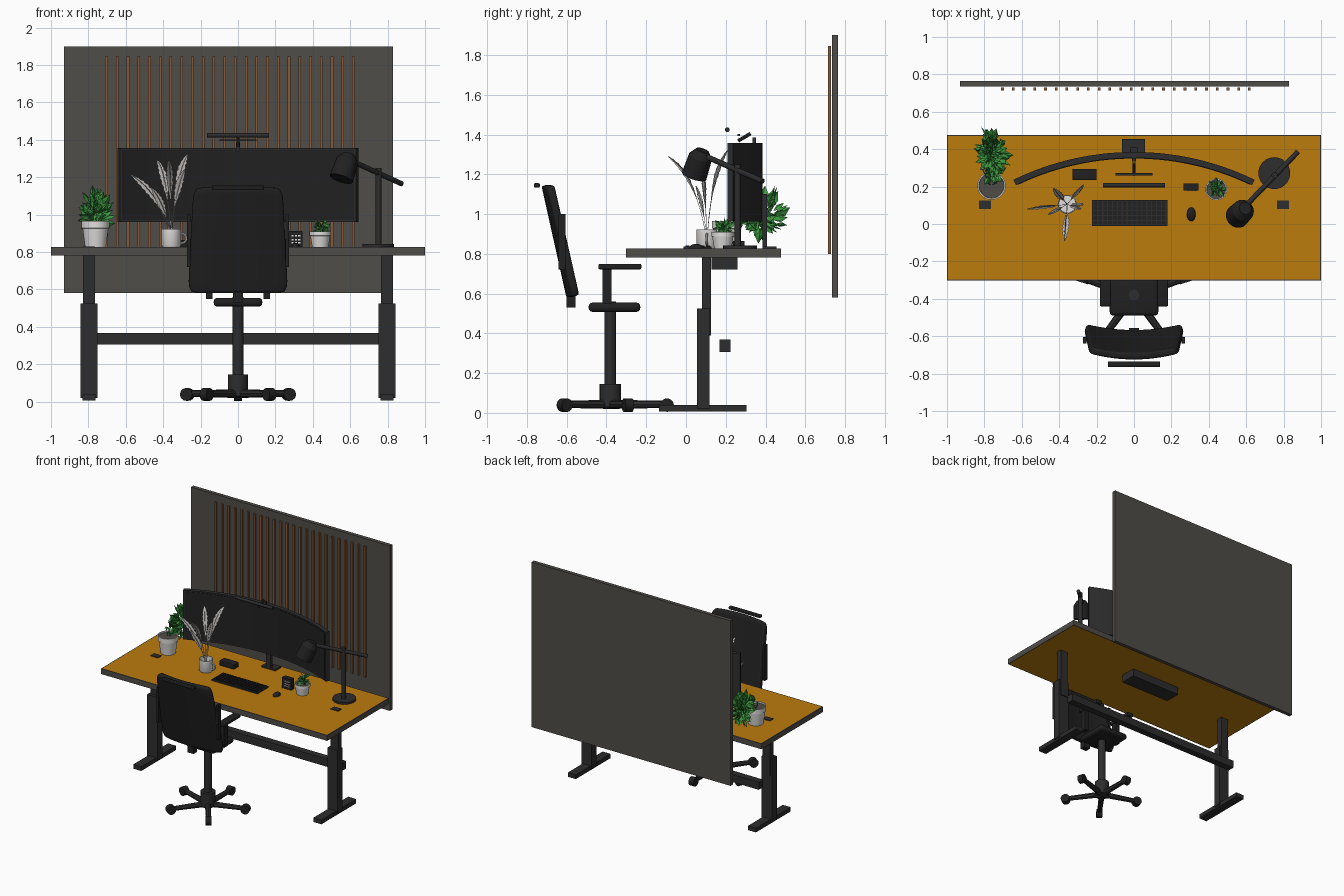
import bpy, bmesh, math, random
from mathutils import Vector, Matrix

if "Cube" in bpy.data.objects:
    bpy.data.objects.remove(bpy.data.objects["Cube"])
random.seed(4)

def material(name, r, g, b):
    m = bpy.data.materials.new(name)
    m.diffuse_color = (r, g, b, 1)
    m.use_nodes = True
    m.node_tree.nodes["Principled BSDF"].inputs["Base Color"].default_value = m.diffuse_color
    return m

ORANGE = material("orange wood", 0.50, 0.20, 0.004)
GREY = material("warm grey", 0.080, 0.074, 0.066)
CHAR = material("charcoal metal", 0.026, 0.026, 0.027)
BLACK = material("black", 0.015, 0.015, 0.016)
BROWN = material("slat wood", 0.25, 0.10, 0.035)
WHITE = material("white ceramic", 0.75, 0.74, 0.73)
GREEN = material("leaf green", 0.045, 0.32, 0.05)
PLUME = material("pale plume", 0.50, 0.48, 0.46)

def finish(name, bm, mat, smooth=False):
    bmesh.ops.recalc_face_normals(bm, faces=bm.faces)
    me = bpy.data.meshes.new(name)
    bm.to_mesh(me)
    bm.free()
    ob = bpy.data.objects.new(name, me)
    bpy.context.collection.objects.link(ob)
    me.materials.append(mat)
    if smooth:
        bpy.ops.object.select_all(action='DESELECT')
        ob.select_set(True)
        bpy.context.view_layer.objects.active = ob
        bpy.ops.object.shade_smooth_by_angle(angle=math.radians(35))
    return ob

def boxes(name, spans, mat, bevel=0):
    """One object of boxes, each given as x0, x1, y0, y1, z0, z1."""
    bm = bmesh.new()
    for x0, x1, y0, y1, z0, z1 in spans:
        m = Matrix.Translation(((x0 + x1) / 2, (y0 + y1) / 2, (z0 + z1) / 2))
        bmesh.ops.create_cube(bm, size=1, matrix=m @ Matrix.Diagonal((x1 - x0, y1 - y0, z1 - z0, 1)))
    if bevel:
        bmesh.ops.bevel(bm, geom=bm.edges[:], offset=bevel, segments=3, profile=0.5, affect='EDGES')
    return finish(name, bm, mat, bevel > 0)

def tube(name, p, q, r, mat, r2=None, n=24):
    p, q = Vector(p), Vector(q)
    bm = bmesh.new()
    m = Matrix.Translation((p + q) / 2) @ (q - p).to_track_quat('Z', 'Y').to_matrix().to_4x4()
    bmesh.ops.create_cone(bm, cap_ends=True, segments=n, radius1=r, radius2=r if r2 is None else r2,
                          depth=(q - p).length, matrix=m)
    return finish(name, bm, mat, True)

def lathe(name, pos, profile, mat):
    bm = bmesh.new()
    vs = [bm.verts.new((r, 0, z)) for r, z in profile]
    es = [bm.edges.new(e) for e in zip(vs, vs[1:])]
    bmesh.ops.spin(bm, geom=vs + es, cent=(0, 0, 0), axis=(0, 0, 1), angle=2 * math.pi, steps=32)
    bmesh.ops.remove_doubles(bm, verts=bm.verts, dist=1e-4)
    bmesh.ops.translate(bm, verts=bm.verts, vec=pos)
    return finish(name, bm, mat, True)

# Wall panel and slats
boxes("wall_panel", [(-0.93, 0.83, 0.735, 0.765, 0.58, 1.90)], GREY)
boxes("wall_slats", [(x - 0.007, x + 0.007, 0.715, 0.73, 0.80, 1.845)
                     for x in (-0.703 + 0.0574 * i for i in range(24))], BROWN)

# Desk top: grey edge band around inset wood faces
top = boxes("desk_top", [(-1, 1, -0.302, 0.477, 0.782, 0.826)], GREY)
top.data.materials.append(ORANGE)
bm = bmesh.new()
bm.from_mesh(top.data)
wood = [f for f in bm.faces if abs(f.normal.z) > 0.9]
bmesh.ops.inset_individual(bm, faces=wood, thickness=0.009)
for f in wood:
    f.material_index = 1
bm.to_mesh(top.data)
bm.free()

# Desk frame
for s, side in ((-1, "left"), (1, "right")):
    c = 0.797 * s
    boxes(side + "_upper_column", [(c - 0.033, c + 0.033, 0.08, 0.125, 0.39, 0.831)], CHAR)
    boxes(side + "_lower_column", [(c - 0.045, c + 0.045, 0.055, 0.118, 0.02, 0.525)], CHAR)
    boxes(side + "_foot", [(c - 0.035, c + 0.035, -0.135, 0.305, 0.006, 0.04)], CHAR)
boxes("crossbar", [(-0.8, 0.8, 0.168, 0.223, 0.307, 0.368)], CHAR)
boxes("control_box", [(-0.223, 0.223, 0.128, 0.258, 0.72, 0.783)], CHAR)

# Chair base, post and seat
cy = -0.38
for i in range(5):
    a = math.radians(90 + 72 * i)
    d, t = Vector((math.cos(a), math.sin(a), 0)), Vector((-math.sin(a), math.cos(a), 0))
    c = Vector((0, cy, 0.043))
    tube(f"chair_base_leg_{i}", c, c + d * 0.28, 0.023, CHAR, 0.018, 8)
    e = c + d * 0.285 - Vector((0, 0, 0.004))
    tube(f"caster_{i}", e - t * 0.022, e + t * 0.022, 0.034, BLACK, n=16)
tube("chair_hub", (0, cy, 0.03), (0, cy, 0.145), 0.054, CHAR)
tube("chair_post", (0, cy, 0.1), (0, cy, 0.56), 0.029, CHAR)
boxes("seat", [(-0.13, 0.13, -0.49, -0.23, 0.508, 0.555)], BLACK, 0.02)
for s, side in ((-1, "left"), (1, "right")):
    c = 0.154 * s
    boxes(side + "_arm_support", [(c - 0.018, c + 0.018, -0.42, -0.375, 0.55, 0.73)], BLACK)
    boxes(side + "_arm_pad", [(c - 0.028, c + 0.028, -0.44, -0.225, 0.722, 0.75)], BLACK, 0.006)
    c = 0.264 * s
    boxes(side + "_back_strip", [(c - 0.009, c + 0.009, -0.64, -0.605, 0.72, 1.0)], BLACK)
boxes("back_bracket", [(-0.026, 0.026, -0.60, -0.555, 0.53, 0.62)], BLACK)
boxes("back_top_bar", [(-0.14, 0.14, -0.765, -0.735, 1.134, 1.155)], BLACK, 0.006)

# Chair back: tapered, leaning, curved shell
bm = bmesh.new()
bmesh.ops.create_grid(bm, x_segments=20, y_segments=20, size=1)
for v in bm.verts:
    u, w = v.co.x, v.co.y
    k = (w + 1) / 2
    x = u * (0.265 - 0.028 * k) * (1 - 0.07 * abs(w) ** 14)
    z = 0.865 + w * 0.28 * (1 - 0.02 * abs(u) ** 10)
    v.co = (x, -0.583 - 0.125 * k + 0.03 * u * u, z)
back = finish("chair_back", bm, BLACK, True)
mod = back.modifiers.new("thickness", 'SOLIDIFY')
mod.thickness, mod.offset = 0.038, 0
mod = back.modifiers.new("soft edge", 'BEVEL')
mod.width, mod.segments = 0.01, 2

# Curved monitor
def arc_slab(name, r0, r1, t, z0, z1, mat, n=28):
    bm = bmesh.new()
    rows = []
    for i in range(n + 1):
        a = -t + 2 * t * i / n
        rows.append([bm.verts.new((r * math.sin(a), -1.09 + r * math.cos(a), z))
                     for r, z in ((r0, z0), (r1, z0), (r1, z1), (r0, z1))])
    for p, q in zip(rows, rows[1:]):
        for k in range(4):
            bm.faces.new((p[k], p[(k + 1) % 4], q[(k + 1) % 4], q[k]))
    bm.faces.new(rows[0])
    bm.faces.new(rows[-1])
    return finish(name, bm, mat, True)

arc_slab("monitor_body", 1.443, 1.475, 0.4525, 0.962, 1.357, CHAR)
arc_slab("monitor_screen", 1.440, 1.4435, 0.445, 0.972, 1.347, BLACK)
boxes("monitor_foot", [(-0.063, 0.06, 0.385, 0.455, 0.824, 0.838)], CHAR)
boxes("monitor_neck", [(-0.02, 0.02, 0.384, 0.408, 0.83, 1.1)], CHAR)

# Light bar over the monitor
tube("light_bar", (-0.165, 0.208, 1.424), (0.165, 0.208, 1.424), 0.012, CHAR, n=12)
boxes("light_bar_rail", [(-0.1, 0.1, 0.26, 0.272, 1.393, 1.403)], CHAR)
tube("light_bar_arm", (0, 0.262, 1.368), (0, 0.325, 1.405), 0.009, CHAR, n=8)
boxes("light_bar_clip", [(-0.012, 0.012, 0.335, 0.352, 1.335, 1.385)], CHAR)

# Desk lamp
tube("lamp_base", (0.75, 0.272, 0.825), (0.75, 0.272, 0.842), 0.085, CHAR, n=32)
tube("lamp_pole", (0.752, 0.26, 0.84), (0.752, 0.26, 1.25), 0.016, CHAR)
tube("lamp_arm", (0.60, 0.10, 1.29), (0.875, 0.385, 1.165), 0.014, CHAR)
h, ax = Vector((0.573, 0.062, 1.255)), Vector((-0.3, -0.3, -0.9)).normalized()
tube("lamp_head", h - ax * 0.035, h + ax * 0.07, 0.06, BLACK, 0.064)
tube("lamp_cap", h - ax * 0.072, h - ax * 0.035, 0.034, BLACK, 0.06)

# Keyboard, mouse, dock and clock
boxes("keyboard", [(-0.225, 0.18, -0.012, 0.128, 0.825, 0.836)], CHAR)
boxes("keyboard_keys", [(x, x + 0.02, y, y + 0.02, 0.834, 0.843)
                        for x in (-0.216 + 0.0261 * i for i in range(15))
                        for y in (-0.003 + 0.0257 * j for j in range(5))], BLACK)
bm = bmesh.new()
bmesh.ops.create_uvsphere(bm, u_segments=20, v_segments=12, radius=1,
                          matrix=Matrix.Translation((0.306, 0.052, 0.828)) @ Matrix.Diagonal((0.024, 0.037, 0.022, 1)))
finish("mouse", bm, BLACK, True)
boxes("dock", [(-0.33, -0.2, 0.235, 0.295, 0.825, 0.865)], BLACK, 0.005)
boxes("clock", [(0.265, 0.345, 0.18, 0.216, 0.825, 0.912)], BLACK)
boxes("clock_display", [(x, x + 0.011, 0.177, 0.181, z, z + 0.009)
                        for x in (0.287, 0.305, 0.322) for z in (0.845, 0.862, 0.882)], WHITE)

# Pots and mug
def pot(name, x, y, r, h):
    lathe(name, (x, y, 0.825), [(0, 0), (r * 0.74, 0), (r * 0.92, h * 0.72), (r, h * 0.74), (r, h),
                                (r * 0.9, h), (r * 0.86, h * 0.85)], WHITE)
    tube(name + "_soil", (x, y, 0.825 + h * 0.8), (x, y, 0.825 + h * 0.93), r * 0.9, GREY, n=32)

pot("large_pot", -0.762, 0.205, 0.075, 0.14)
pot("small_pot", 0.44, 0.185, 0.058, 0.085)
lathe("mug", (-0.357, 0.105, 0.825), [(0, 0), (0.045, 0), (0.051, 0.01), (0.051, 0.098), (0.046, 0.098),
                                      (0.045, 0.012), (0, 0.012)], WHITE)
bpy.ops.mesh.primitive_torus_add(location=(-0.302, 0.105, 0.873), rotation=(math.pi / 2, 0, 0),
                                 major_radius=0.026, minor_radius=0.006, major_segments=20, minor_segments=8)
bpy.context.object.name = "mug_handle"
bpy.context.object.data.materials.append(WHITE)

# Leafy plants: folded leaves scattered over an ellipsoid
def foliage(name, centre, radii, count, size, root):
    bm = bmesh.new()
    centre, root = Vector(centre), Vector(root)
    for _ in range(count):
        d = Vector([random.gauss(0, 1) for _ in range(3)]).normalized()
        k = random.uniform(0.3, 0.8)
        p = centre + Vector([a * b for a, b in zip(d, radii)]) * k
        d = (d + Vector((0, 0, 0.35))).normalized()
        s = d.cross(Vector([random.gauss(0, 1) for _ in range(3)])).normalized()
        n, L = s.cross(d), size * random.uniform(0.7, 1.1)
        a, m, b = p - d * L * 0.5, p + n * L * 0.1, p + d * L * 0.5
        a, m, b = [bm.verts.new(v) for v in (a, m, b)]
        for g in (-1, 1):
            e = bm.verts.new(p + s * (L * 0.3 * g))
            bm.faces.new((a, m, e))
            bm.faces.new((m, b, e))
    finish(name, bm, GREEN)
    for i in range(4):
        tube(f"{name}_stem_{i}", root, centre + Vector(((i % 2 - 0.5) * radii[0], (i // 2 - 0.5) * radii[1], 0)),
             size * 0.04, GREEN, n=6)

foliage("large_plant", (-0.762, 0.375, 1.0), (0.10, 0.16, 0.16), 110, 0.085, (-0.762, 0.205, 0.94))
foliage("large_plant_crown", (-0.762, 0.27, 1.01), (0.08, 0.07, 0.07), 25, 0.07, (-0.762, 0.205, 0.94))
foliage("small_plant", (0.447, 0.195, 0.935), (0.058, 0.055, 0.052), 36, 0.045, (0.44, 0.185, 0.89))

# Dried plumes: arching ribbons with ragged edges
tips = [(-0.57, 0.08, 1.21), (-0.43, 0.19, 1.29), (-0.27, 0.21, 1.32),
        (-0.37, -0.09, 1.29), (-0.285, 0.08, 1.24), (-0.46, 0.05, 1.14)]
for i, tip in enumerate(tips):
    p0, p2 = Vector((-0.357, 0.105, 0.86)), Vector(tip)
    p1 = Vector((p0.x * 0.75 + p2.x * 0.25, p0.y * 0.75 + p2.y * 0.25, p2.z - 0.1))
    side = (p2 - p0).cross(Vector((0.35, -1, 0.2))).normalized()
    flat = side.cross(p2 - p0).normalized()
    bm = bmesh.new()
    for w in (side, flat * 0.5):
        prev = None
        for j in range(25):
            t = j / 24
            c = p0 * (1 - t) ** 2 + p1 * 2 * t * (1 - t) + p2 * t * t
            wd = 0.0025 + (0.02 * math.sin(math.pi * (t - 0.38) / 0.64) * (1 - 0.3 * (j % 2)) if t > 0.38 else 0)
            row = [bm.verts.new(c - w * wd), bm.verts.new(c + w * wd)]
            if prev:
                bm.faces.new((prev[0], prev[1], row[1], row[0]))
            prev = row
    finish(f"plume_{i}", bm, PLUME)
